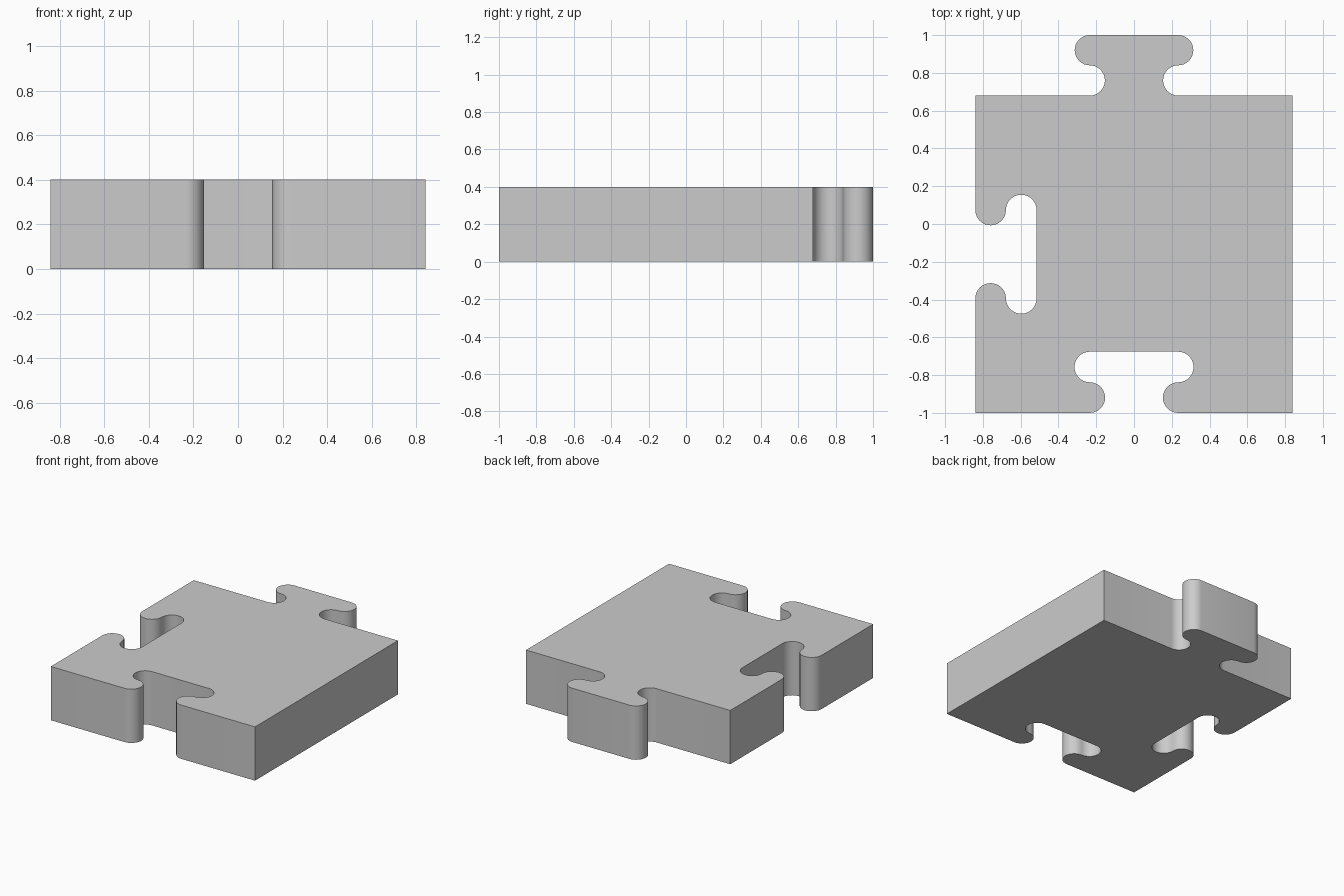
import bpy, bmesh
from math import sin, cos, pi
from mathutils import Vector

if "Cube" in bpy.data.objects:
    bpy.data.objects.remove(bpy.data.objects["Cube"])

HALF = 0.84        # half the side of the square body
CENTRE_Y = -0.16   # the tab at the back shifts the body forward
HEIGHT = 0.4
STEPS = 16         # segments per half circle


def knob(middle, along, out, radius, offset=0.234):
    """Outline of one interlocking knob: round neck, then round head, mirrored."""
    half = []
    for i in range(STEPS + 1):                 # neck bulges towards the middle
        a = -pi / 2 + pi * i / STEPS
        half.append((-offset + radius * cos(a), radius + radius * sin(a)))
    for i in range(1, STEPS + 1):              # head bulges away from it
        a = -pi / 2 - pi * i / STEPS
        half.append((-offset + radius * cos(a), 3 * radius + radius * sin(a)))
    full = half + [(-u, v) for u, v in reversed(half)]
    return [middle + along * u + out * v for u, v in full]


# Walk the outline counterclockwise: front socket, back tab, left socket
X, Y = Vector((1, 0, 0)), Vector((0, 1, 0))
mid = Y * CENTRE_Y
outline = [mid - X * HALF - Y * HALF]
outline += knob(mid - Y * HALF, X, Y, 0.081)
outline += [mid + X * HALF - Y * HALF, mid + X * HALF + Y * HALF]
outline += knob(mid + Y * HALF, -X, Y, 0.08)
outline += [mid - X * HALF + Y * HALF]
outline += knob(mid - X * HALF, -Y, X, 0.081)

# Extrude the outline into a thick slab
bm = bmesh.new()
base = bm.faces.new([bm.verts.new(p) for p in outline])
result = bmesh.ops.extrude_face_region(bm, geom=[base], use_keep_orig=True)
top = [g for g in result["geom"] if isinstance(g, bmesh.types.BMVert)]
bmesh.ops.translate(bm, verts=top, vec=(0, 0, HEIGHT))
bmesh.ops.recalc_face_normals(bm, faces=bm.faces)
mesh = bpy.data.meshes.new("puzzle_piece")
bm.to_mesh(mesh)
bm.free()

piece = bpy.data.objects.new("puzzle_piece", mesh)
bpy.context.collection.objects.link(piece)

# Plain grey material
grey = bpy.data.materials.new("light_grey")
grey.use_nodes = True
colour = (0.6, 0.6, 0.6, 1)
grey.diffuse_color = colour
grey.node_tree.nodes["Principled BSDF"].inputs["Base Color"].default_value = colour
mesh.materials.append(grey)

# Smooth the round walls, keep the rims sharp
bpy.ops.object.select_all(action="DESELECT")
piece.select_set(True)
bpy.context.view_layer.objects.active = piece
bpy.ops.object.shade_smooth_by_angle()
